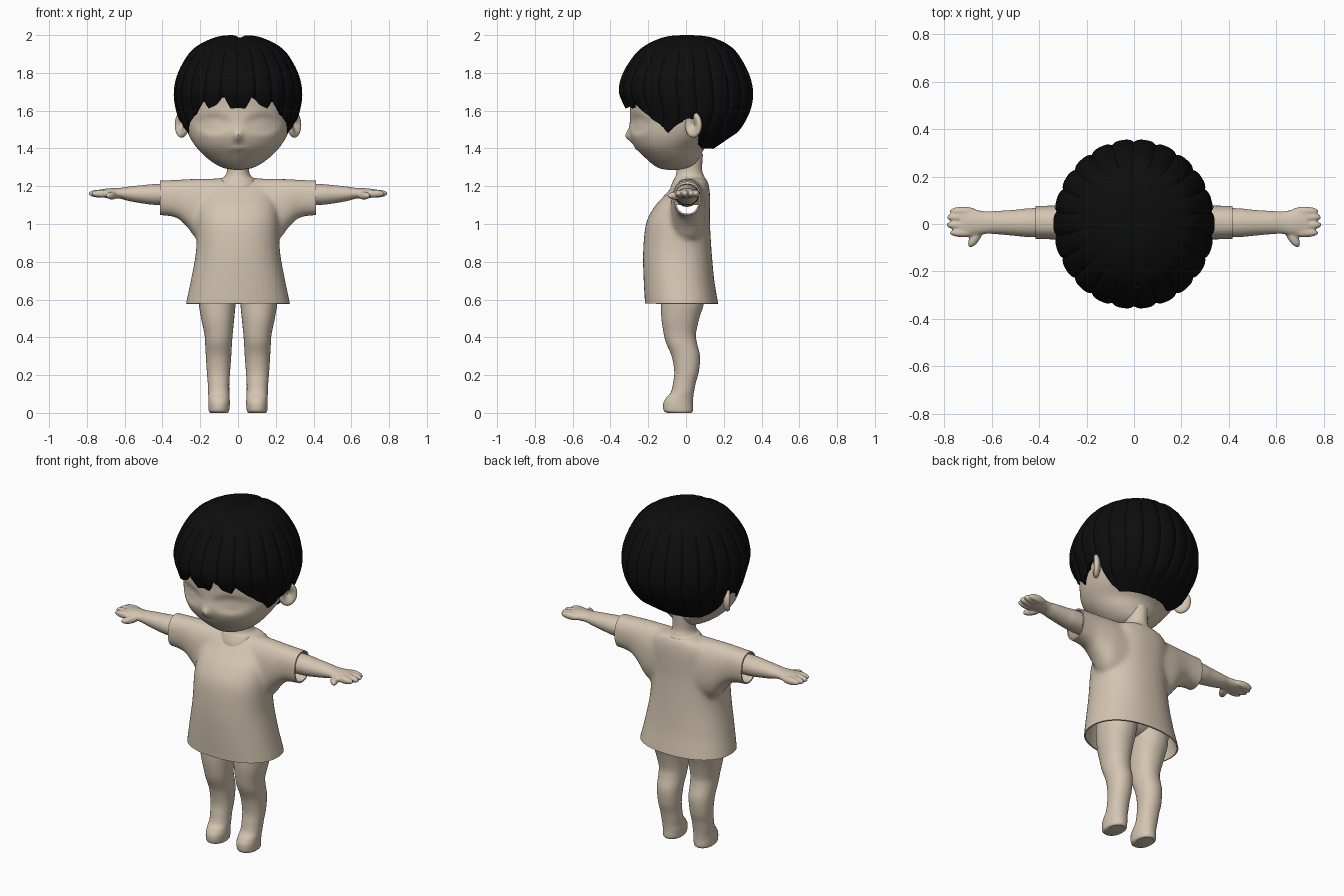
import bpy, bmesh, math
from mathutils import Matrix, Vector

if "Cube" in bpy.data.objects:
    bpy.data.objects.remove(bpy.data.objects["Cube"])


def material(name, rgb):
    m = bpy.data.materials.new(name)
    m.diffuse_color = (*rgb, 1)
    m.use_nodes = True
    m.node_tree.nodes["Principled BSDF"].inputs["Base Color"].default_value = m.diffuse_color
    return m


SKIN = material("warm beige", (0.66, 0.56, 0.44))
HAIR = material("black", (0.004, 0.004, 0.004))


def spline(rows, n):
    """Catmull-Rom through rows of numbers."""
    out = []
    for i in range(len(rows) - 1):
        quad = (rows[max(i - 1, 0)], rows[i], rows[i + 1], rows[min(i + 2, len(rows) - 1)])
        for k in range(n):
            t = k / n
            out.append([0.5 * (2 * b + (c - a) * t + (2 * a - 5 * b + 4 * c - d) * t * t
                               + (3 * b - a - 3 * c + d) * t ** 3) for a, b, c, d in zip(*quad)])
    out.append(list(rows[-1]))
    return out


def loft(bm, rows, axis="z", side=1, p=2.0, seg=48, n=6):
    """Rows are (station, u0, u1, v0, v1): bounds of a rounded section."""
    rings = []
    for t, u0, u1, v0, v1 in spline(rows, n):
        ring = []
        for k in range(seg):
            a = 2 * math.pi * k / seg
            c, s = math.cos(a), math.sin(a)
            u = (u0 + u1) / 2 + (u1 - u0) / 2 * math.copysign(abs(c) ** (2 / p), c)
            v = (v0 + v1) / 2 + (v1 - v0) / 2 * math.copysign(abs(s) ** (2 / p), s)
            ring.append(bm.verts.new((side * u, v, t) if axis == "z" else (side * t, u, v)))
        rings.append(ring)
    for r0, r1 in zip(rings, rings[1:]):
        for k in range(seg):
            j = (k + 1) % seg
            bm.faces.new((r0[k], r0[j], r1[j], r1[k]))
    bm.faces.new(rings[0])
    bm.faces.new(rings[-1])


def blob(bm, centre, radii, rot=0.0):
    """Ellipsoid turned about z."""
    m = Matrix.Translation(centre) @ Matrix.Rotation(rot, 4, "Z") @ Matrix.Diagonal((*radii, 1))
    return bmesh.ops.create_uvsphere(bm, u_segments=32, v_segments=20, radius=1, matrix=m)["verts"]


def bake(ob):
    dg = bpy.context.evaluated_depsgraph_get()
    me = bpy.data.meshes.new_from_object(ob.evaluated_get(dg))
    ob.modifiers.clear()
    ob.data = me


def finish(name, bm, mat, voxel=0, smooth=0, cuts=(), thick=0):
    bmesh.ops.recalc_face_normals(bm, faces=bm.faces[:])
    me = bpy.data.meshes.new(name)
    bm.to_mesh(me)
    bm.free()
    ob = bpy.data.objects.new(name, me)
    bpy.context.collection.objects.link(ob)
    if voxel:
        mod = ob.modifiers.new("fuse", "REMESH")
        mod.mode = "VOXEL"
        mod.voxel_size = voxel
        mod = ob.modifiers.new("relax", "SMOOTH")
        mod.factor = 0.5
        mod.iterations = smooth
        bake(ob)
    if cuts:
        b = bmesh.new()
        b.from_mesh(ob.data)
        for co, no in cuts:
            bmesh.ops.bisect_plane(b, geom=b.verts[:] + b.edges[:] + b.faces[:],
                                   plane_co=co, plane_no=no, clear_outer=True)
        b.to_mesh(ob.data)
        b.free()
    if thick:
        mod = ob.modifiers.new("thickness", "SOLIDIFY")
        mod.thickness = thick
        mod.offset = -1
        bake(ob)
    ob.data.materials.clear()
    ob.data.materials.append(mat)
    bpy.ops.object.select_all(action="DESELECT")
    ob.select_set(True)
    bpy.context.view_layer.objects.active = ob
    bpy.ops.object.shade_smooth_by_angle(angle=math.radians(45))
    return ob


# Head with eye hollows, nose and lips
bm = bmesh.new()
head = [(1.287, .02, -.10, .0), (1.295, .07, -.14, .03), (1.315, .115, -.175, .055),
        (1.35, .165, -.215, .075), (1.40, .215, -.262, .10), (1.45, .25, -.29, .17),
        (1.50, .272, -.30, .23), (1.55, .285, -.297, .265), (1.62, .293, -.297, .285),
        (1.72, .29, -.30, .29), (1.82, .25, -.25, .25), (1.92, .13, -.14, .14), (1.95, .02, -.02, .02)]
loft(bm, [(z, -w, w, f, b) for z, w, f, b in head], seg=128, n=8)
for v in bm.verts:
    x, y, z = v.co
    if y < -.1:
        eye = math.exp(-(((abs(x) - .13) / .085) ** 2 + ((z - 1.53) / .05) ** 2) ** 2)
        nose = math.exp(-(x / .022) ** 2 - ((z - 1.465) / .03) ** 2)
        lips = math.exp(-(x / .04) ** 2 - ((z - 1.40) / .014) ** 2)
        v.co.y += .014 * eye - .026 * nose - .006 * lips
finish("head", bm, SKIN)

# Ears, hollowed on the outer side
bm = bmesh.new()
for s in (-1, 1):
    for v in blob(bm, (0, 0, 0), (1, 1, 1)):
        x, y, z = v.co
        r = math.hypot(y, z)
        if x * s > 0:
            x *= 1.7 * r - .4
        v.co = (Matrix.Rotation(-s * math.radians(36), 3, "Z") @ Vector((x * .024, y * .052, z * .068))
                + Vector((s * .298, .04, 1.525)))
finish("ears", bm, SKIN)

# Neck flaring into the neckline
bm = bmesh.new()
neck = [(1.10, .10, -.08, .08), (1.15, .10, -.088, .09), (1.20, .105, -.08, .10), (1.235, .095, -.065, .105),
        (1.255, .068, -.055, .095), (1.29, .058, -.05, .085), (1.37, .06, -.05, .09)]
loft(bm, [(z, -w, w, f, b) for z, w, f, b in neck])
finish("neck", bm, SKIN)

# Shirt: body and sleeves fused, then opened at the hem and cuffs
bm = bmesh.new()
torso = [(.50, .288, -.213, .18), (.58, .275, -.217, .17), (.70, .25, -.224, .15), (.85, .223, -.227, .136),
         (1.0, .217, -.212, .127), (1.09, .212, -.168, .127), (1.15, .20, -.115, .127), (1.2, .18, -.07, .122),
         (1.235, .13, -.035, .11), (1.247, .07, -.01, .09)]
loft(bm, [(z, -w, w, f, b) for z, w, f, b in torso], p=2.25, seg=64)
sleeve = [(.05, -.08, .11, .90, 1.242), (.20, -.08, .10, .91, 1.24), (.27, -.075, .088, .985, 1.237),
          (.32, -.067, .08, 1.03, 1.235), (.38, -.064, .077, 1.044, 1.232), (.46, -.064, .077, 1.046, 1.23)]
for s in (-1, 1):
    loft(bm, sleeve, "x", s, p=2.3)
finish("shirt", bm, SKIN, .012, 10, [((0, 0, .578), (0, 0, -1)), ((.414, 0, 0), (1, 0, 0)),
                                     ((-.414, 0, 0), (-1, 0, 0))], .008)

# Arms with mitten-like fingers and thumbs
bm = bmesh.new()
arm = [(.15, -.06, .07, 1.09, 1.215), (.42, -.056, .067, 1.10, 1.212), (.50, -.05, .06, 1.108, 1.206),
       (.58, -.043, .055, 1.122, 1.198), (.625, -.042, .053, 1.134, 1.191), (.68, -.05, .062, 1.136, 1.189),
       (.73, -.052, .065, 1.143, 1.183)]
for s in (-1, 1):
    loft(bm, arm, "x", s)
    for y, tip in ((-.037, .775), (-.004, .79), (.028, .787), (.054, .775)):
        blob(bm, (s * (tip - .055), y, 1.161), (.057, .019, .021))
    blob(bm, (s * .668, -.055, 1.15), (.05, .021, .021), -s * math.radians(58))
finish("arms", bm, SKIN, .006, 4)

# Legs with feet
leg = [(0, .055, .147, -.10, .028), (.012, .047, .155, -.118, .036), (.05, .043, .157, -.12, .036),
       (.08, .045, .157, -.105, .038), (.11, .046, .158, -.08, .042), (.16, .046, .16, -.068, .052),
       (.22, .042, .165, -.062, .068), (.30, .036, .17, -.076, .074), (.37, .032, .174, -.105, .058),
       (.42, .028, .178, -.118, .053), (.50, .02, .195, -.13, .07), (.58, .012, .208, -.132, .095),
       (.66, .002, .212, -.13, .10), (.74, .002, .20, -.12, .10)]
for s, name in ((-1, "right_leg"), (1, "left_leg")):
    bm = bmesh.new()
    loft(bm, leg, "z", s, p=2.15)
    finish(name, bm, SKIN)

# Hips under the shirt
bm = bmesh.new()
blob(bm, (0, -.02, .70), (.2, .12, .1))
finish("hips", bm, SKIN)

# Hair: rippled bowl whose lower edge follows the fringe, temples, ears and nape
profile = spline([(2.0, .004, -.004, .004), (1.998, .07, -.07, .08), (1.985, .13, -.135, .15),
                  (1.95, .205, -.21, .225), (1.90, .262, -.27, .277), (1.80, .318, -.335, .333),
                  (1.70, .34, -.357, .357), (1.60, .328, -.318, .342), (1.50, .289, -.29, .287),
                  (1.45, .245, -.21, .222), (1.395, .18, -.08, .14)], 12)
edge_keys = [(0, 1.615), (7, 1.61), (13, 1.68), (20, 1.63), (28, 1.61), (33, 1.65), (42, 1.60), (52, 1.56),
             (62, 1.53), (70, 1.48), (82, 1.53), (90, 1.56), (101, 1.55), (108, 1.43), (116, 1.40), (181, 1.398)]


def edge_height(deg):
    for (a, z0), (b, z1) in zip(edge_keys, edge_keys[1:]):
        if deg <= b:
            return z0 + (z1 - z0) * (deg - a) / (b - a)


bm = bmesh.new()
COLS, ROWS = 220, 44
columns = []
for c in range(COLS):
    a = 2 * math.pi * c / COLS
    limit = edge_height(math.degrees(min(a, 2 * math.pi - a)))
    end = next((i for i in range(1, len(profile)) if profile[i][0] <= limit), len(profile) - 1)
    za, zb = profile[end - 1][0], profile[end][0]
    stop = end - 1 + min(1, (za - limit) / (za - zb))
    groove = (1 - abs(math.sin(11 * a))) ** 2
    col = []
    for r in range(ROWS + 1):
        f = stop * r / ROWS
        i = min(int(f), len(profile) - 2)
        z, w, y0, y1 = [p + (q - p) * (f - i) for p, q in zip(profile[i], profile[i + 1])]
        k = 1 - .032 * groove * min(1, f / 40)
        x = w * math.sin(a) * k
        y = (y0 + y1) / 2 - (y1 - y0) / 2 * math.cos(a) * k
        if z > 1.9:  # parting
            z -= .014 * math.exp(-((x - .01) / .02) ** 2)
        col.append(bm.verts.new((x, y, z)))
    columns.append(col)
for c in range(COLS):
    c0, c1 = columns[c], columns[(c + 1) % COLS]
    for r in range(ROWS):
        bm.faces.new((c0[r], c0[r + 1], c1[r + 1], c1[r]))
bm.faces.new([col[0] for col in columns])
finish("hair", bm, HAIR, thick=.02)
